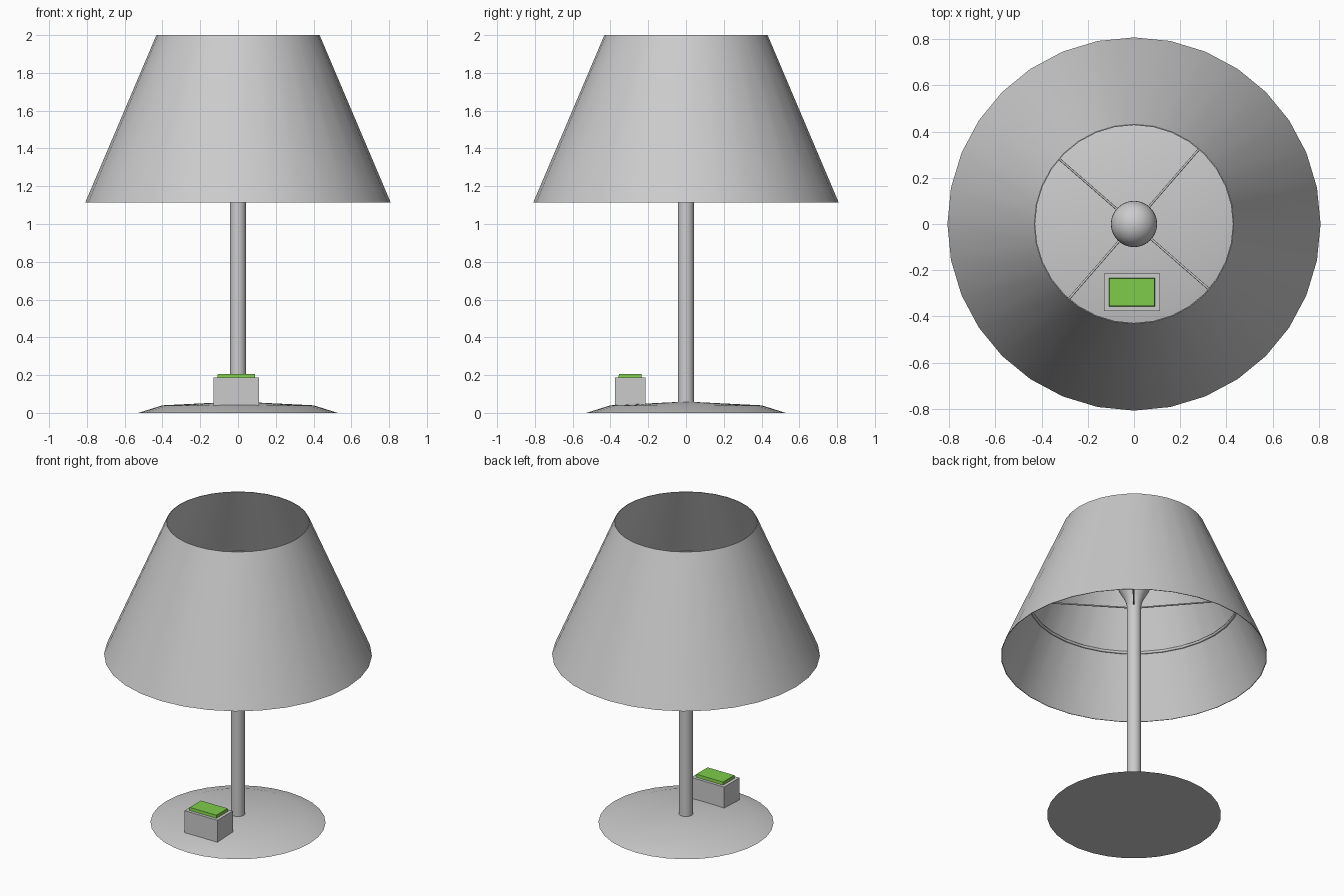
import bpy, bmesh, math
from mathutils import Vector

if "Cube" in bpy.data.objects:
    bpy.data.objects.remove(bpy.data.objects["Cube"])


def make_object(name, bm, smooth=None):
    bmesh.ops.recalc_face_normals(bm, faces=bm.faces)
    mesh = bpy.data.meshes.new(name)
    bm.to_mesh(mesh)
    bm.free()
    obj = bpy.data.objects.new(name, mesh)
    bpy.context.collection.objects.link(obj)
    if smooth:
        bpy.ops.object.select_all(action='DESELECT')
        obj.select_set(True)
        bpy.context.view_layer.objects.active = obj
        bpy.ops.object.shade_smooth_by_angle(angle=math.radians(smooth))
    return obj


def lathe(name, profile, sides=32, closed=False, smooth=40):
    """Revolve (radius, z) points around the z axis."""
    bm = bmesh.new()
    verts = [bm.verts.new((r, 0, z)) for r, z in profile]
    edges = [bm.edges.new(p) for p in zip(verts, verts[1:])]
    if closed:
        edges.append(bm.edges.new((verts[-1], verts[0])))
    bmesh.ops.spin(bm, geom=verts + edges, cent=(0, 0, 0), axis=(0, 0, 1),
                   angle=math.tau, steps=sides, use_duplicate=False)
    bmesh.ops.remove_doubles(bm, verts=bm.verts, dist=1e-5)
    return make_object(name, bm, smooth)


def block(name, x, y, z, inset=0.0):
    """Box between the given limits, its top drawn in by inset."""
    bm = bmesh.new()
    bmesh.ops.create_cube(bm, size=2)
    for v in bm.verts:
        cut = inset if v.co.z > 0 else 0
        half = ((x[1] - x[0]) / 2 - cut, (y[1] - y[0]) / 2 - cut)
        v.co = (sum(x) / 2 + v.co.x * half[0], sum(y) / 2 + v.co.y * half[1],
                z[1] if v.co.z > 0 else z[0])
    return make_object(name, bm)


def rod(name, a, b, radius, sides=8):
    a, b = Vector(a), Vector(b)
    bm = bmesh.new()
    bmesh.ops.create_cone(bm, cap_ends=True, segments=sides, radius1=radius,
                          radius2=radius, depth=(b - a).length)
    obj = make_object(name, bm, 50)
    obj.location = (a + b) / 2
    obj.rotation_euler = (b - a).to_track_quat('Z', 'Y').to_euler()
    return obj


# Foot and pole
lathe("base", [(0, 0), (0.528, 0), (0.4, 0.04), (0, 0.06)])
lathe("pole", [(0, 0.04), (0.043, 0.04), (0.043, 1.455), (0, 1.455)])

# Open conical shade with a thin wall
lathe("shade", [(0.808, 1.115), (0.432, 2.0), (0.428, 2.0), (0.804, 1.115)],
      closed=True)

# Bulb: flared neck running into a round end
neck = [(0, 1.45), (0.042, 1.45), (0.047, 1.48), (0.06, 1.515), (0.08, 1.55)]
dome = [(0.1 * math.cos(math.radians(a)), 1.61 + 0.1 * math.sin(math.radians(a)))
        for a in range(-20, 90, 10)] + [(0, 1.71)]
lathe("bulb", neck + dome, smooth=60)

# Shade carrier: ring inside the shade and four spokes
lathe("carrier_ring", [(0.635 + 0.009 * math.cos(i * math.tau / 8),
                        1.5 + 0.009 * math.sin(i * math.tau / 8)) for i in range(8)],
      closed=True, smooth=60)
for i in range(4):
    a = math.radians(49 + 90 * i)
    c, s = math.cos(a), math.sin(a)
    rod(f"carrier_spoke_{i + 1}", (0.03 * c, 0.03 * s, 1.45),
        (0.635 * c, 0.635 * s, 1.5), 0.005)

# Switch housing and green button
block("switch_housing", (-0.13, 0.112), (-0.377, -0.215), (0.04, 0.187))
button = block("switch_button", (-0.11, 0.092), (-0.358, -0.233), (0.18, 0.206), 0.003)
green = bpy.data.materials.new("green")
green.diffuse_color = (0.21, 0.6, 0.07, 1)
green.use_nodes = True
green.node_tree.nodes["Principled BSDF"].inputs["Base Color"].default_value = green.diffuse_color
button.data.materials.append(green)
